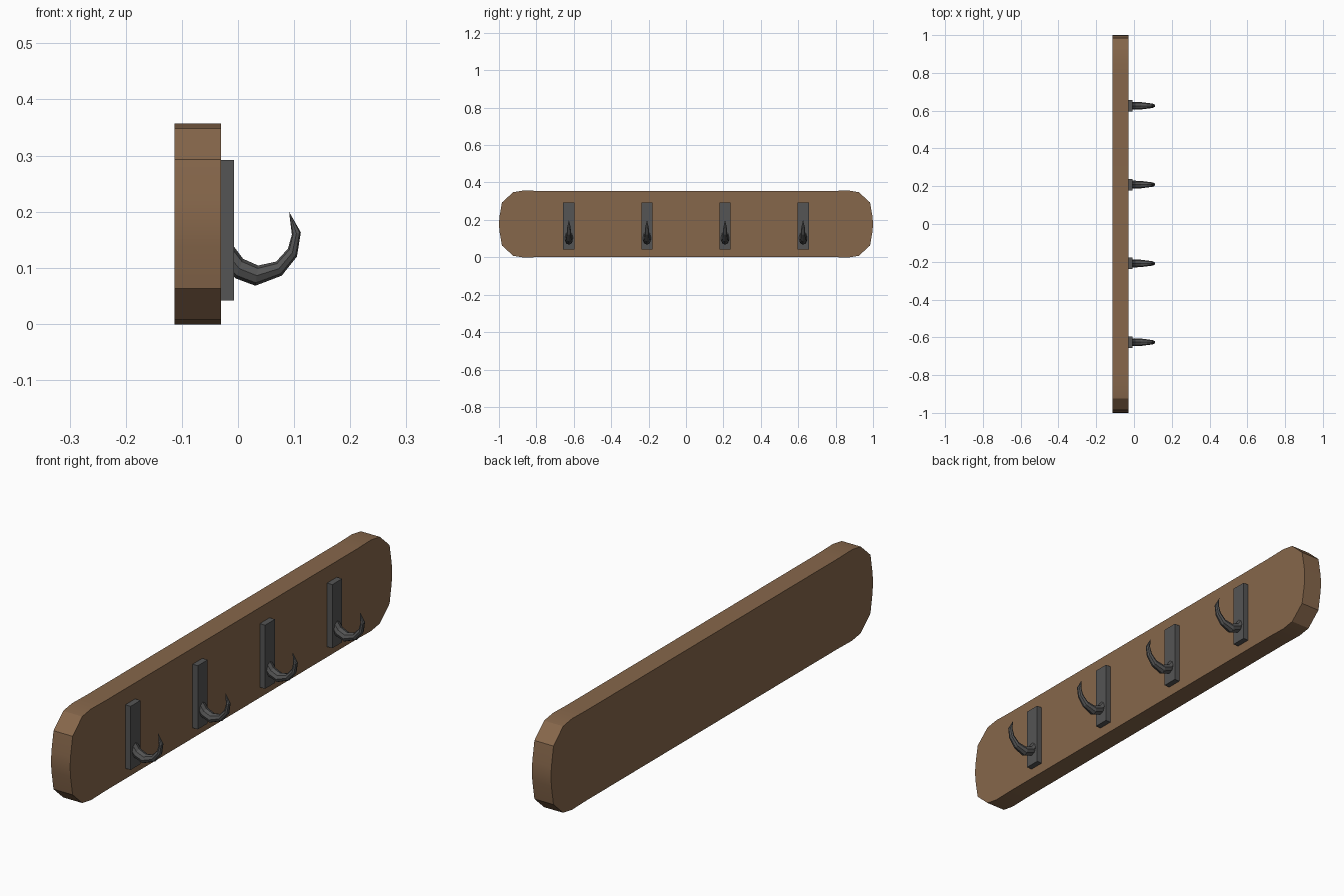
import bpy, bmesh, math
from mathutils import Vector

if "Cube" in bpy.data.objects:
    bpy.data.objects.remove(bpy.data.objects["Cube"])


def material(name, rgb):
    m = bpy.data.materials.new(name)
    m.diffuse_color = (*rgb, 1)
    m.use_nodes = True
    m.node_tree.nodes["Principled BSDF"].inputs["Base Color"].default_value = m.diffuse_color
    return m


def make_object(name, bm, mat):
    bmesh.ops.recalc_face_normals(bm, faces=bm.faces)
    me = bpy.data.meshes.new(name)
    bm.to_mesh(me)
    bm.free()
    me.materials.append(mat)
    ob = bpy.data.objects.new(name, me)
    bpy.context.collection.objects.link(ob)
    return ob


wood = material("wood", (0.24, 0.135, 0.07))
iron = material("iron", (0.09, 0.09, 0.09))

# Backboard: quarter outline mirrored into a full rounded plank, then extruded
MID = 0.178
quarter = [(1.0, 0.0), (0.997, 0.04), (0.984, 0.115), (0.924, 0.17),
           (0.87, 0.179), (0.78, 0.177)]
half = quarter + [(-y, z) for y, z in reversed(quarter)]
outline = half + [(-y, -z) for y, z in half[1:-1]]
outline.insert(len(half), outline.pop(len(half))) 
bm = bmesh.new()
face = bm.faces.new([bm.verts.new((-0.113, y, MID + z)) for y, z in outline])
ext = bmesh.ops.extrude_face_region(bm, geom=[face])
bmesh.ops.translate(bm, vec=(0.083, 0, 0),
                    verts=[v for v in ext["geom"] if isinstance(v, bmesh.types.BMVert)])
board = make_object("backboard", bm, wood)
bpy.context.view_layer.objects.active = board
board.select_set(True)
bpy.ops.object.shade_smooth_by_angle(angle=math.radians(30))

# Hook rings as (inner x, inner z, outer x, outer z), ending in a point
RINGS = [(-0.014, 0.147, -0.022, 0.098), (0.009, 0.116, -0.004, 0.081),
         (0.036, 0.104, 0.031, 0.068), (0.068, 0.111, 0.078, 0.086),
         (0.089, 0.134, 0.105, 0.120), (0.096, 0.159, 0.112, 0.163)]
TIP = (0.091, 0, 0.200)
SIDES = 8


def hook(name, y):
    bm = bmesh.new()
    loops = []
    for ix, iz, ox, oz in RINGS:
        a, b = Vector((ix, 0, iz)), Vector((ox, 0, oz))
        c, r = (a + b) / 2, (a - b) / 2
        side = Vector((0, min(r.length * 1.1, 0.021), 0))
        loops.append([bm.verts.new(c + r * math.cos(t) + side * math.sin(t))
                      for t in (2 * math.pi * k / SIDES for k in range(SIDES))])
    tip = bm.verts.new(TIP)
    bm.faces.new(loops[0])
    for k in range(SIDES):
        n = (k + 1) % SIDES
        for p, q in zip(loops, loops[1:]):
            bm.faces.new((p[k], p[n], q[n], q[k]))
        bm.faces.new((loops[-1][k], loops[-1][n], tip))
    make_object(name, bm, iron).location.y = y


def plate(name, y):
    bm = bmesh.new()
    bmesh.ops.create_cube(bm, size=1)
    bmesh.ops.scale(bm, vec=(0.023, 0.061, 0.25), verts=bm.verts)
    make_object(name, bm, iron).location = (-0.0185, y, 0.167)


# Four hooks, each on its own mounting plate
for i in range(4):
    y = -0.626 + i * 0.4173
    plate(f"hook_plate_{i + 1}", y)
    hook(f"hook_{i + 1}", y)
